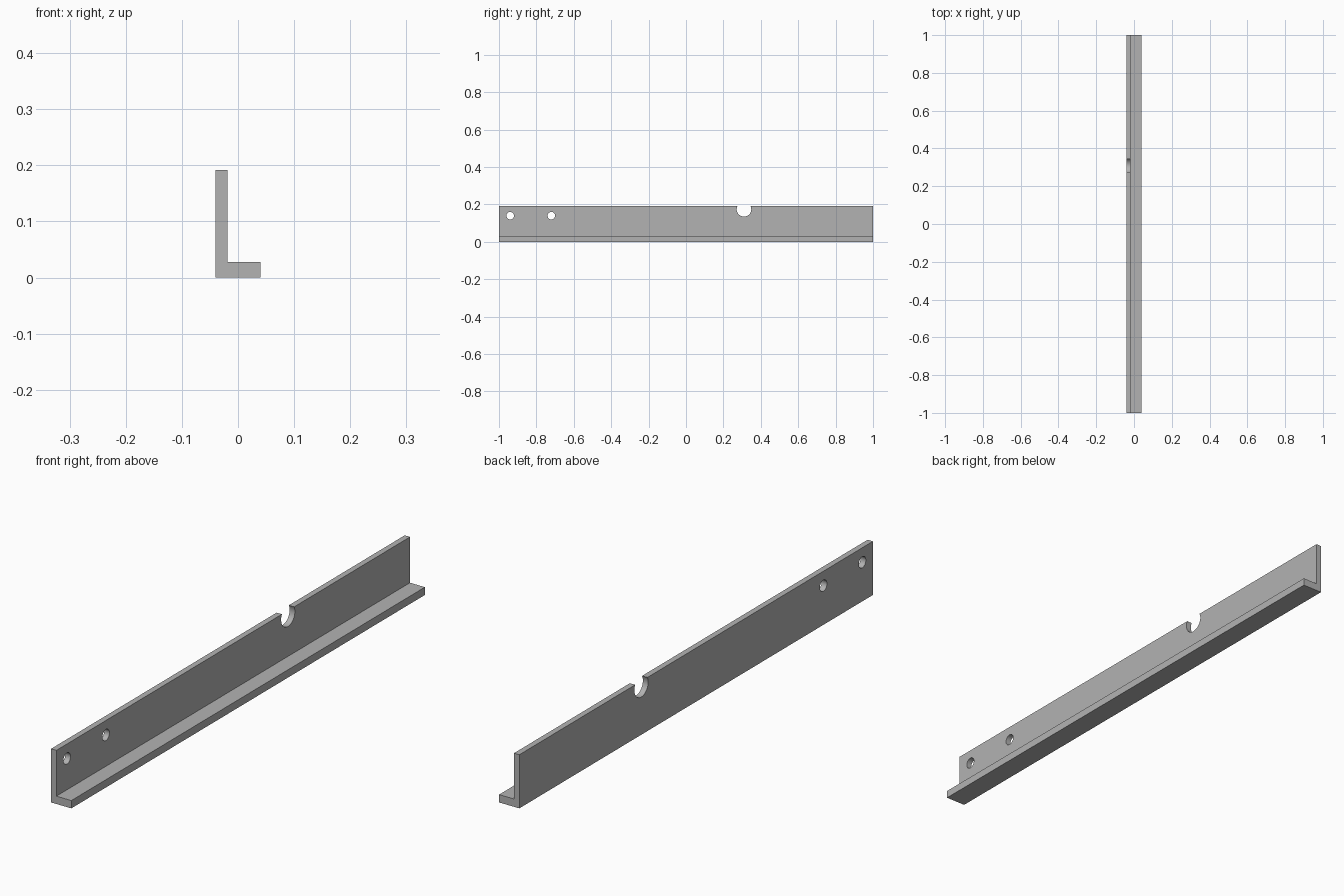
import bpy
import bmesh
from math import radians
from mathutils import Matrix

cube = bpy.data.objects.get("Cube")
if cube:
    bpy.data.objects.remove(cube, do_unlink=True)

grey = bpy.data.materials.new("plain_grey")
grey.use_nodes = True
colour = (0.45, 0.45, 0.45, 1)
grey.diffuse_color = colour
grey.node_tree.nodes["Principled BSDF"].inputs["Base Color"].default_value = colour


def add_object(name, bm):
    bmesh.ops.recalc_face_normals(bm, faces=bm.faces)
    mesh = bpy.data.meshes.new(name)
    bm.to_mesh(mesh)
    bm.free()
    mesh.materials.append(grey)
    obj = bpy.data.objects.new(name, mesh)
    bpy.context.collection.objects.link(obj)
    return obj


# L-shaped bar: profile extruded along its length
profile = [(-0.04, 0), (0.04, 0), (0.04, 0.028), (-0.019, 0.028), (-0.019, 0.192), (-0.04, 0.192)]
bm = bmesh.new()
section = bm.faces.new([bm.verts.new((x, -1, z)) for x, z in profile])
extruded = bmesh.ops.extrude_face_region(bm, geom=[section], use_keep_orig=True)
new_verts = [g for g in extruded["geom"] if isinstance(g, bmesh.types.BMVert)]
bmesh.ops.translate(bm, vec=(0, 2, 0), verts=new_verts)
angle_bar = add_object("angle_bar", bm)


# Two screw holes and the round notch in the top edge
def drill(name, y, z, radius):
    bm = bmesh.new()
    place = Matrix.Translation((-0.03, y, z)) @ Matrix.Rotation(radians(90), 4, "Y")
    bmesh.ops.create_cone(bm, cap_ends=True, segments=48, radius1=radius,
                          radius2=radius, depth=0.06, matrix=place)
    cutter = add_object(name, bm)
    cutter.hide_render = True
    cut = angle_bar.modifiers.new(name, "BOOLEAN")
    cut.operation = "DIFFERENCE"
    cut.solver = "EXACT"
    cut.object = cutter
    bpy.context.view_layer.objects.active = angle_bar
    bpy.ops.object.modifier_apply(modifier=name)
    bpy.data.objects.remove(cutter, do_unlink=True)


drill("end_hole_cutter", -0.94, 0.14, 0.02)
drill("inner_hole_cutter", -0.72, 0.14, 0.02)
drill("notch_cutter", 0.31, 0.174, 0.039)

# Smooth the bores, keep the bar edges sharp
bpy.ops.object.select_all(action="DESELECT")
angle_bar.select_set(True)
bpy.context.view_layer.objects.active = angle_bar
bpy.ops.object.shade_smooth_by_angle(angle=radians(30))
